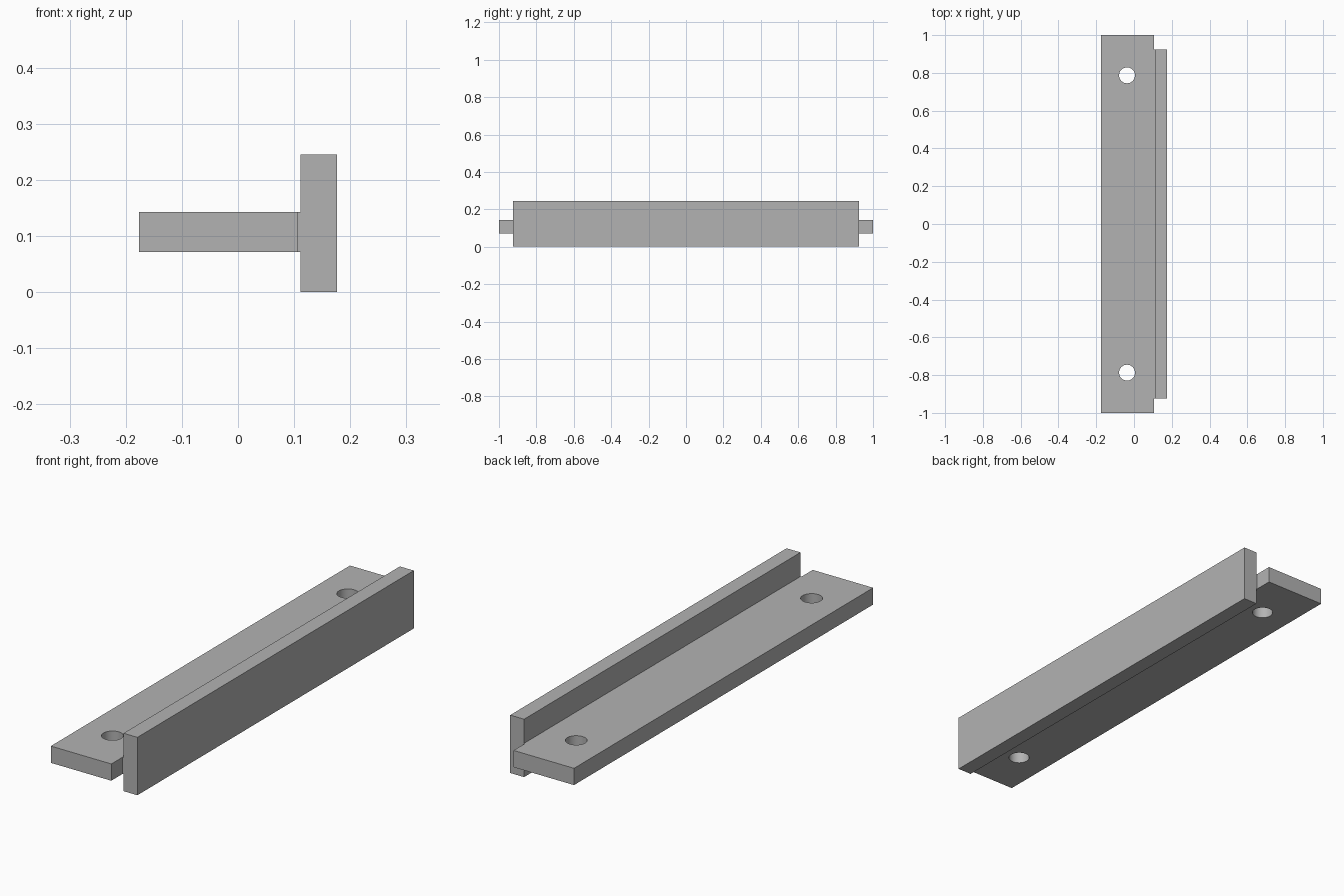
import bpy

old = bpy.data.objects.get("Cube")
if old:
    bpy.data.objects.remove(old, do_unlink=True)

grey = bpy.data.materials.new("plain grey")
grey.use_nodes = True
grey.diffuse_color = (0.45, 0.45, 0.45, 1)
grey.node_tree.nodes["Principled BSDF"].inputs["Base Color"].default_value = (0.45, 0.45, 0.45, 1)


def box(name, x, y, z):
    """Box from (min, max) pairs."""
    bpy.ops.mesh.primitive_cube_add(size=1, location=[(a + b) / 2 for a, b in (x, y, z)])
    ob = bpy.context.object
    ob.name = name
    ob.scale = [b - a for a, b in (x, y, z)]
    bpy.ops.object.transform_apply(location=False, rotation=False, scale=True)
    ob.data.materials.append(grey)
    return ob


def boolean(ob, other, operation):
    """Apply a boolean and remove the second object."""
    other.hide_render = True
    mod = ob.modifiers.new("boolean", "BOOLEAN")
    mod.operation = operation
    mod.solver = "EXACT"
    mod.object = other
    bpy.context.view_layer.objects.active = ob
    bpy.ops.object.modifier_apply(modifier=mod.name)
    bpy.data.objects.remove(other, do_unlink=True)


# Upright rail along the left side
rail = box("upright_rail", (0.111, 0.176), (-0.924, 0.924), (0, 0.245))

# Flat plate, with a shallow tongue that meets the rail
plate = box("mounting_plate", (-0.176, 0.107), (-1, 1), (0.072, 0.143))
boolean(plate, box("tongue", (0.05, 0.111), (-0.924, 0.924), (0.072, 0.143)), "UNION")

# Round screw holes near both ends
for side in (-1, 1):
    bpy.ops.mesh.primitive_cylinder_add(vertices=48, radius=0.042, depth=0.3,
                                        location=(-0.037, side * 0.787, 0.1))
    cutter = bpy.context.object
    cutter.data.materials.append(grey)
    boolean(plate, cutter, "DIFFERENCE")

# Smooth hole walls, sharp box edges
bpy.ops.object.select_all(action="DESELECT")
plate.select_set(True)
bpy.context.view_layer.objects.active = plate
bpy.ops.object.shade_smooth_by_angle()
